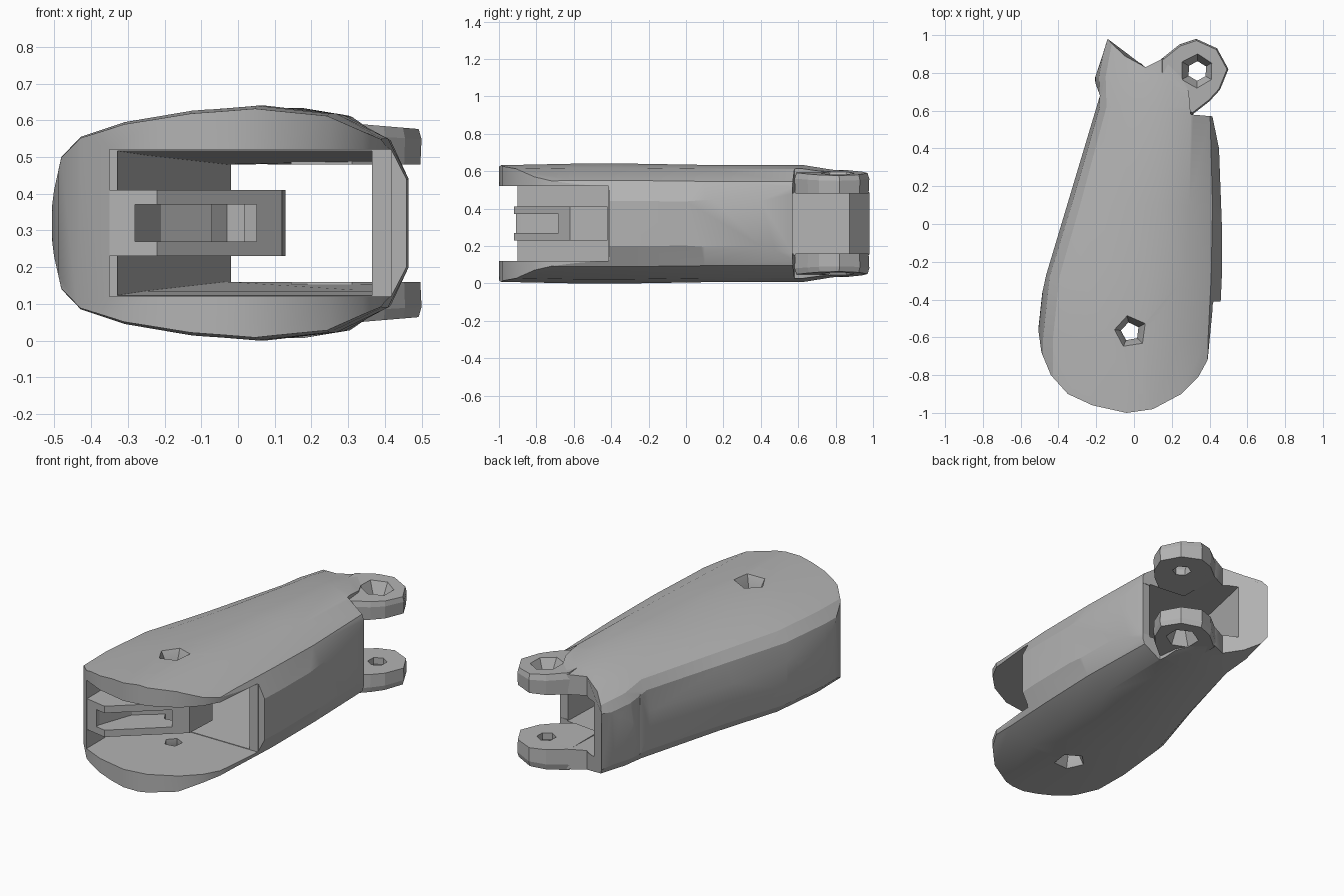
import bpy, bmesh, math

old = bpy.data.objects.get("Cube")
if old:
    bpy.data.objects.remove(old, do_unlink=True)

MID = 0.32
gray = bpy.data.materials.new("plain gray")
gray.use_nodes = True
gray.diffuse_color = (0.45, 0.45, 0.45, 1)
gray.node_tree.nodes["Principled BSDF"].inputs["Base Color"].default_value = (0.45, 0.45, 0.45, 1)


def finish(name, bm):
    bmesh.ops.recalc_face_normals(bm, faces=bm.faces)
    mesh = bpy.data.meshes.new(name)
    bm.to_mesh(mesh)
    bm.free()
    mesh.materials.append(gray)
    ob = bpy.data.objects.new(name, mesh)
    bpy.context.collection.objects.link(ob)
    return ob


def loft(name, rings):
    """Skin closed rings of points and cap both ends."""
    bm = bmesh.new()
    rows = [[bm.verts.new(p) for p in ring] for ring in rings]
    for a, b in zip(rows, rows[1:]):
        for i in range(len(a)):
            j = (i + 1) % len(a)
            bm.faces.new((a[i], a[j], b[j], b[i]))
    bm.faces.new(rows[0])
    bm.faces.new(rows[-1])
    return finish(name, bm)


def prism(name, plan, z0, z1):
    return loft(name, [[(x, y, z) for x, y in plan] for z in (z0, z1)])


def ngon(cx, cy, r, n, turn=0.0):
    return [(cx + r * math.cos(turn + math.tau * i / n),
             cy + r * math.sin(turn + math.tau * i / n)) for i in range(n)]


def combine(ob, other, operation):
    mod = ob.modifiers.new("cut", 'BOOLEAN')
    mod.operation = operation
    mod.solver = 'EXACT'
    mod.object = other
    bpy.context.view_layer.objects.active = ob
    bpy.ops.object.modifier_apply(modifier=mod.name)
    bpy.data.objects.remove(other, do_unlink=True)


def drill(ob, cx, cy, r, n, top):
    """Through hole with a flared mouth above and below."""
    flare = 1.8 * r
    levels = [(-1, flare), (-top, flare), (-top + 0.08, r),
              (top - 0.08, r), (top, flare), (1, flare)]
    rings = [[(x, y, MID + z) for x, y in ngon(cx, cy, rad, n, 0.5)] for z, rad in levels]
    combine(ob, loft("hole_cutter", rings), 'DIFFERENCE')


# Outer shell: rounded section swept from front to back
upper = [(1, 0.12), (0.88, 0.23), (0.58, 0.298), (0.17, 0.32), (-0.2, 0.306),
         (-0.58, 0.275), (-0.83, 0.235), (-0.94, 0.18), (-1, 0.05)]
section = upper + [(-1.003, 0)] + [(u, -z) for u, z in reversed(upper)]
stations = [(-1.05, -0.51, 0.44, 0.97), (-0.6, -0.51, 0.45, 1), (-0.28, -0.475, 0.465, 1),
            (0.1, -0.355, 0.465, 0.98), (0.62, -0.2, 0.44, 0.98),
            (0.78, -0.205, 0.44, 0.9), (1.05, -0.16, 0.46, 0.83)]
rings = []
for y, left, right, h in stations:
    c, w = (left + right) / 2, (right - left) / 2
    rings.append([(c + u * w, y, MID + z * h) for u, z in section])
shell = loft("shell", rings)

# Trim the shell to its plan outline
outline = [(-0.04, -1), (0.1, -0.98), (0.25, -0.9), (0.34, -0.81), (0.39, -0.72), (0.42, -0.41),
           (0.465, -0.41), (0.465, 0), (0.45, 0.4), (0.415, 0.57), (0.3, 0.58),
           (0.29, 0.7), (0.2, 0.88), (0.15, 0.875), (0.06, 0.83), (-0.14, 1.005), (-0.165, 0.92),
           (-0.21, 0.76), (-0.18, 0.68), (-0.465, -0.27), (-0.515, -0.5),
           (-0.49, -0.68), (-0.44, -0.8), (-0.35, -0.9), (-0.22, -0.96)]
combine(shell, prism("outline_cutter", outline, -0.5, 1.2), 'INTERSECT')

# Tapered passage through the shell
cavity = [[(x, y, MID + s * h) for x, s in ((xl, -1), (xr, -1), (xr, 1), (xl, 1))]
          for y, xl, xr, h in ((-0.5, -0.35, 0.365, 0.2), (-0.1, -0.25, 0.365, 0.185),
                               (0.85, -0.03, 0.365, 0.16), (1.2, 0.05, 0.365, 0.16))]
combine(shell, loft("cavity_cutter", cavity), 'DIFFERENCE')

# Front mouth, open toward one side, and rear gap between the lugs
mouth = [(-0.35, -1.2), (0.8, -1.2), (0.8, -0.415), (-0.35, -0.415)]
combine(shell, prism("mouth_cutter", mouth, 0.12, 0.52), 'DIFFERENCE')
gap = [(0.1, 0.57), (0.8, 0.57), (0.8, 1.2), (0.1, 1.2)]
combine(shell, prism("gap_cutter", gap, 0.16, 0.48), 'DIFFERENCE')
drill(shell, -0.02, -0.57, 0.05, 5, 0.32)

# Point the rear edge toward mid height
for v in shell.data.vertices:
    if v.co.y > 0.84 and v.co.x < 0.02:
        v.co.y -= 0.15 * abs(v.co.z - MID)

# Pair of rear hinge lugs, sloping away from the shell
lug_plan = [(0.14, 0.6), (0.31, 0.58), (0.4, 0.65), (0.455, 0.71), (0.5, 0.82),
            (0.44, 0.93), (0.33, 0.98), (0.24, 0.95), (0.14, 0.87)]
for name, side in (("upper_lug", 1), ("lower_lug", -1)):
    rings = [[(0.34 + (x - 0.34) * k, 0.8 + (y - 0.8) * k, MID + side * (z - t * (x - 0.14)))
              for x, y in lug_plan]
             for z, k, t in ((0.16, 0.98, 0), (0.25, 1, 0.06), (0.285, 0.95, 0.08))]
    lug = loft(name, rings)
    drill(lug, 0.335, 0.81, 0.052, 6, 0.275)

# Inner bracket: block with two prongs around a slot, pierced by the front hole
bracket_plan = [(-0.42, -0.8), (-0.35, -0.895), (-0.22, -0.92), (0.12, -0.62),
                (0.13, -0.42), (-0.36, -0.42)]
bracket = prism("bracket", bracket_plan, 0.23, 0.41)
slot = [(-0.28, -1.1), (0.05, -1.1), (0.05, -0.63), (-0.06, -0.56), (-0.21, -0.68), (-0.28, -0.88)]
combine(bracket, prism("slot_cutter", slot, 0.27, 0.37), 'DIFFERENCE')
combine(bracket, prism("pin_cutter", ngon(-0.02, -0.57, 0.055, 5, 0.5), 0, 0.6), 'DIFFERENCE')

# Smooth shading with crisp edges on the shell
bpy.ops.object.select_all(action='DESELECT')
shell.select_set(True)
bpy.context.view_layer.objects.active = shell
bpy.ops.object.shade_smooth_by_angle(angle=math.radians(25))
